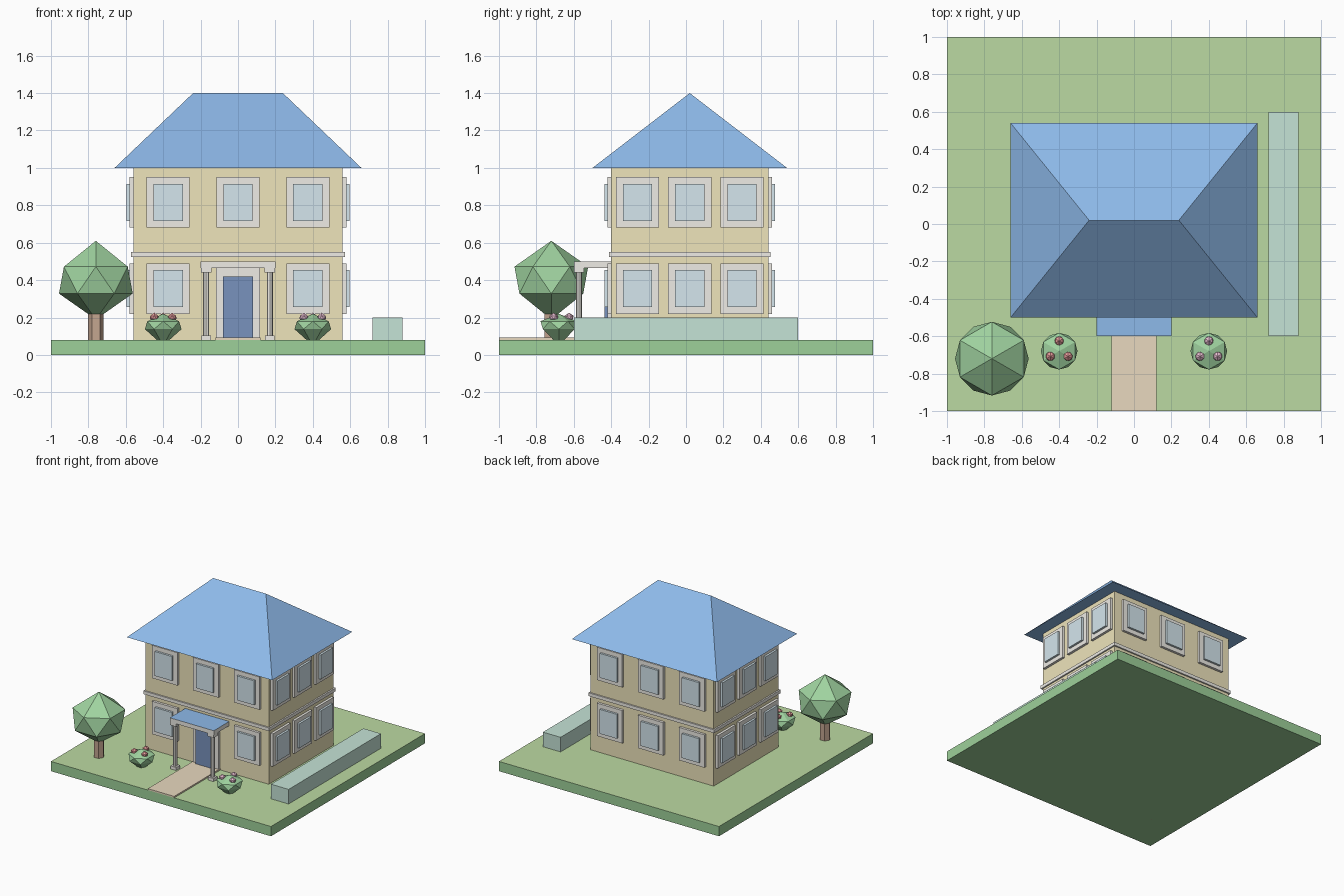
import bpy
from math import sin, cos, pi

if "Cube" in bpy.data.objects:
    bpy.data.objects.remove(bpy.data.objects["Cube"])

mats = {}
COLORS = {
    "grass": (0.50, 0.70, 0.36), "earth": (0.34, 0.63, 0.32), "wall": (0.86, 0.78, 0.50),
    "trim": (0.86, 0.84, 0.79), "glass": (0.66, 0.79, 0.85), "door": (0.19, 0.29, 0.51),
    "roof": (0.27, 0.49, 0.82), "leaf": (0.35, 0.65, 0.35), "bark": (0.55, 0.38, 0.28),
    "hedge": (0.56, 0.77, 0.67), "path": (0.81, 0.69, 0.52), "red": (0.80, 0.33, 0.33),
    "pink": (0.82, 0.52, 0.65),
}
for n, c in COLORS.items():
    mats[n] = bpy.data.materials.new(n)
    mats[n].diffuse_color = (*c, 1)


def make(name, verts, faces, mat):
    me = bpy.data.meshes.new(name)
    me.from_pydata(verts, [], faces)
    me.materials.append(mats[mat])
    ob = bpy.data.objects.new(name, me)
    bpy.context.collection.objects.link(ob)
    return ob


def box(name, x, y, z, mat, top=None):
    """Box from (min, max) pairs; top = other material for the upper face."""
    verts = [(x[i], y[j], z[k]) for k in (0, 1) for i, j in ((0, 0), (1, 0), (1, 1), (0, 1))]
    sides = [(i, (i + 1) % 4, (i + 1) % 4 + 4, i + 4) for i in range(4)]
    ob = make(name, verts, [(3, 2, 1, 0), (4, 5, 6, 7)] + sides, mat)
    if top:
        ob.data.materials.append(mats[top])
        ob.data.polygons[1].material_index = 1
    return ob


def prism(name, x, y, z, r, n, mat):
    ring = [(x + r * cos(2 * pi * i / n), y + r * sin(2 * pi * i / n)) for i in range(n)]
    verts = [(a, b, h) for h in z for a, b in ring]
    sides = [(i, (i + 1) % n, (i + 1) % n + n, i + n) for i in range(n)]
    make(name, verts, sides + [tuple(range(n))[::-1], tuple(range(n, 2 * n))], mat)


def ball(name, x, y, r, z, mat):
    """Faceted ball: bottom point, two six-sided rings half a step apart, top point."""
    verts = [(x, y, z[0])]
    for h, off in ((z[1], 0), (z[2], -pi / 6)):
        verts += [(x + r * cos(i * pi / 3 + off), y + r * sin(i * pi / 3 + off), h) for i in range(6)]
    verts.append((x, y, z[3]))
    faces = []
    for i in range(6):
        j = (i + 1) % 6
        lo, lo2, up, up2 = 1 + i, 1 + j, 7 + i, 7 + j
        faces += [(0, lo2, lo), (lo, up2, up), (lo, lo2, up2), (up, up2, 13)]
    make(name, verts, faces, mat)


def panel(name, axis, plane, u, z, w, h, d, mat):
    """Slab lying half sunk in a wall; axis is the wall's normal."""
    across, through, up = (u - w / 2, u + w / 2), (plane - d, plane + d), (z - h / 2, z + h / 2)
    if axis == "y":
        box(name, across, through, up, mat)
    else:
        box(name, through, across, up, mat)


# Plot, path and hedge
box("lawn", (-1, 1), (-1, 1), (0, 0.08), "earth", "grass")
box("path", (-0.12, 0.12), (-1, -0.4), (0.07, 0.092), "path")
box("hedge", (0.72, 0.88), (-0.6, 0.6), (0.08, 0.2), "hedge")

# House body and band between floors
box("walls", (-0.56, 0.56), (-0.4, 0.44), (0.08, 1.0), "wall")
box("floor_band", (-0.572, 0.572), (-0.412, 0.452), (0.523, 0.55), "trim")

# Hipped roof
make("roof", [(-0.66, -0.5, 1), (0.66, -0.5, 1), (0.66, 0.54, 1), (-0.66, 0.54, 1),
              (-0.24, 0.02, 1.4), (0.24, 0.02, 1.4)],
     [(3, 2, 1, 0), (0, 1, 5, 4), (1, 2, 5), (2, 3, 4, 5), (3, 0, 4)], "roof")

# Windows, three per floor on each wall; the door takes the front middle place
WALLS = {"front": ("y", -0.4, 0, 0.373), "back": ("y", 0.44, 0, 0.373),
         "left": ("x", -0.56, 0.02, 0.28), "right": ("x", 0.56, 0.02, 0.28)}
for side, (axis, plane, mid, step) in WALLS.items():
    for floor, z in (("lower", 0.355), ("upper", 0.815)):
        for i in (-1, 0, 1):
            if (side, floor, i) == ("front", "lower", 0):
                continue
            tag = f"{side}_{floor}_{i + 2}"
            panel("window_frame_" + tag, axis, plane, mid + i * step, z, 0.23, 0.27, 0.02, "trim")
            panel("window_glass_" + tag, axis, plane, mid + i * step, z, 0.156, 0.2, 0.037, "glass")

# Door
box("door_frame", (-0.117, 0.117), (-0.42, -0.38), (0.08, 0.465), "trim")
box("door", (-0.08, 0.08), (-0.437, -0.38), (0.08, 0.42), "door")

# Porch
box("porch_roof", (-0.2, 0.2), (-0.6, -0.4), (0.465, 0.5), "trim", "roof")
for side, x in (("left", -0.17), ("right", 0.17)):
    y = -0.572
    box("capital_" + side, (x - 0.028, x + 0.028), (y - 0.027, y + 0.027), (0.44, 0.466), "trim")
    prism("column_" + side, x, y, (0.1, 0.445), 0.016, 8, "trim")
    box("column_base_" + side, (x - 0.026, x + 0.026), (y - 0.026, y + 0.026), (0.08, 0.105), "trim")

# Tree
prism("trunk", -0.76, -0.72, (0, 0.3), 0.042, 6, "bark")
ball("tree_crown", -0.76, -0.72, 0.197, (0.19, 0.328, 0.472, 0.61), "leaf")

# Flowering bushes
for side, x, mat in (("left", -0.4, "red"), ("right", 0.4, "pink")):
    ball("bush_" + side, x, -0.68, 0.098, (0.05, 0.138, 0.18, 0.22), "leaf")
    for i in range(3):
        a = pi / 2 + i * 2 * pi / 3
        fx, fy = x + 0.055 * cos(a), -0.68 + 0.055 * sin(a)
        ball(f"flower_{side}_{i + 1}", fx, fy, 0.024, (0.176, 0.193, 0.209, 0.226), mat)

for m in bpy.data.materials:
    if m.users and not m.is_grease_pencil:
        m.use_nodes = True
        m.node_tree.nodes["Principled BSDF"].inputs["Base Color"].default_value = m.diffuse_color
